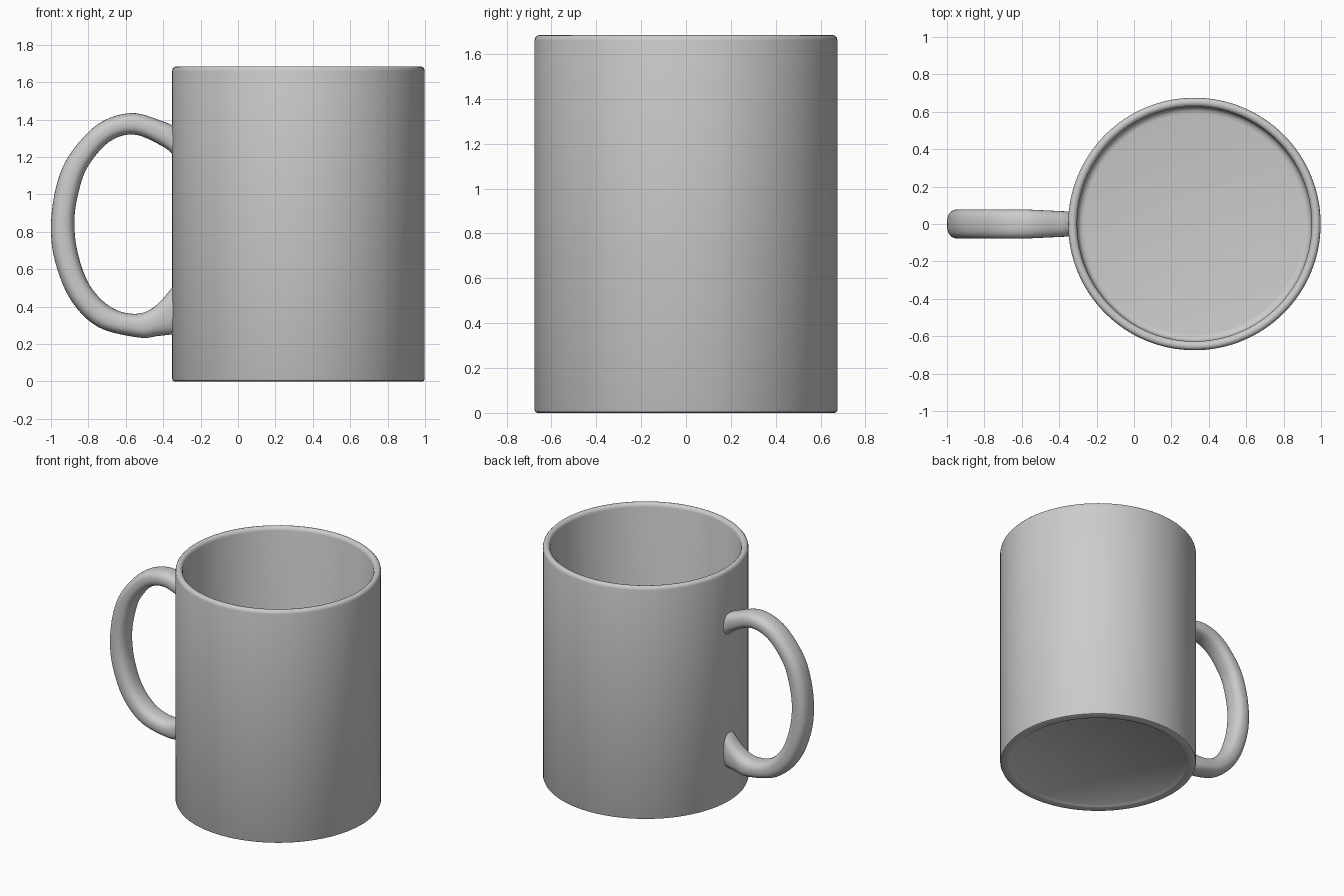
import bpy, bmesh, math
from mathutils import Vector

if "Cube" in bpy.data.objects:
    bpy.data.objects.remove(bpy.data.objects["Cube"])

grey = bpy.data.materials.new("light grey ceramic")
grey.diffuse_color = (0.6, 0.6, 0.6, 1)
grey.use_nodes = True
grey.node_tree.nodes["Principled BSDF"].inputs["Base Color"].default_value = grey.diffuse_color


def finish(bm, name):
    bmesh.ops.recalc_face_normals(bm, faces=bm.faces)
    me = bpy.data.meshes.new(name)
    bm.to_mesh(me)
    bm.free()
    ob = bpy.data.objects.new(name, me)
    bpy.context.collection.objects.link(ob)
    me.materials.append(grey)
    bpy.ops.object.select_all(action='DESELECT')
    ob.select_set(True)
    bpy.context.view_layer.objects.active = ob
    bpy.ops.object.shade_smooth_by_angle(angle=math.radians(40))
    return ob


def bridge(bm, a, b):
    n = len(a)
    for i in range(n):
        bm.faces.new((a[i], a[(i + 1) % n], b[(i + 1) % n], b[i]))


# mug body: closed lathe profile (radius, height), underside to inner floor
CX, SEG = 0.323, 128
profile = [(0.595, 0.015), (0.61, 0.004), (0.622, 0.0), (0.662, 0.0),
           (0.671, 0.004), (0.675, 0.013), (0.675, 1.66), (0.672, 1.673),
           (0.664, 1.682), (0.652, 1.685), (0.64, 1.682), (0.631, 1.673),
           (0.627, 1.66), (0.627, 0.10), (0.622, 0.078), (0.61, 0.064), (0.59, 0.06)]
bm = bmesh.new()
rings = []
for r, z in profile:
    rings.append([bm.verts.new((CX + r * math.cos(t), r * math.sin(t), z))
                  for t in (2 * math.pi * i / SEG for i in range(SEG))])
for a, b in zip(rings, rings[1:]):
    bridge(bm, a, b)
bm.faces.new(rings[0])
bm.faces.new(rings[-1])
finish(bm, "mug_body")

# handle: rounded section swept between its outer and inner side outlines (x, z)
outer = [(-0.325, 1.355), (-0.40, 1.39), (-0.57, 1.435), (-0.75, 1.375), (-0.905, 1.205),
         (-0.975, 1.03), (-1.0, 0.82), (-0.975, 0.63), (-0.89, 0.43),
         (-0.745, 0.29), (-0.53, 0.235), (-0.43, 0.243), (-0.325, 0.255)]
inner = [(-0.325, 1.19), (-0.40, 1.255), (-0.555, 1.32), (-0.69, 1.28), (-0.805, 1.145),
         (-0.855, 1.0), (-0.875, 0.85), (-0.855, 0.68), (-0.79, 0.51),
         (-0.675, 0.395), (-0.545, 0.362), (-0.44, 0.405), (-0.325, 0.535)]


def smooth_path(points, steps=8):
    p = [Vector(q) for q in points]
    p = [2 * p[0] - p[1]] + p + [2 * p[-1] - p[-2]]
    out = []
    for i in range(1, len(p) - 2):
        a, b, c, d = p[i - 1:i + 3]
        for k in range(steps):
            t = k / steps
            out.append(0.5 * (2 * b + (c - a) * t + (2 * a - 5 * b + 4 * c - d) * t * t
                              + (3 * b - a - 3 * c + d) * t ** 3))
    return out + [p[-2]]


def power(v, e):
    return math.copysign(abs(v) ** e, v)


bm = bmesh.new()
rings = []
for o, n in zip(smooth_path(outer), smooth_path(inner)):
    mid, half = (o + n) / 2, (o - n) / 2
    width = 0.066 + 0.012 * min(1, max(0, (-0.33 - mid.x) / 0.25))
    ring = []
    for i in range(32):
        t = 2 * math.pi * i / 32
        q = mid + half * power(math.cos(t), 0.8)
        ring.append(bm.verts.new((q.x, width * power(math.sin(t), 0.8), q.y)))
    rings.append(ring)
for a, b in zip(rings, rings[1:]):
    bridge(bm, a, b)
bm.faces.new(rings[0])
bm.faces.new(rings[-1])
finish(bm, "mug_handle")
